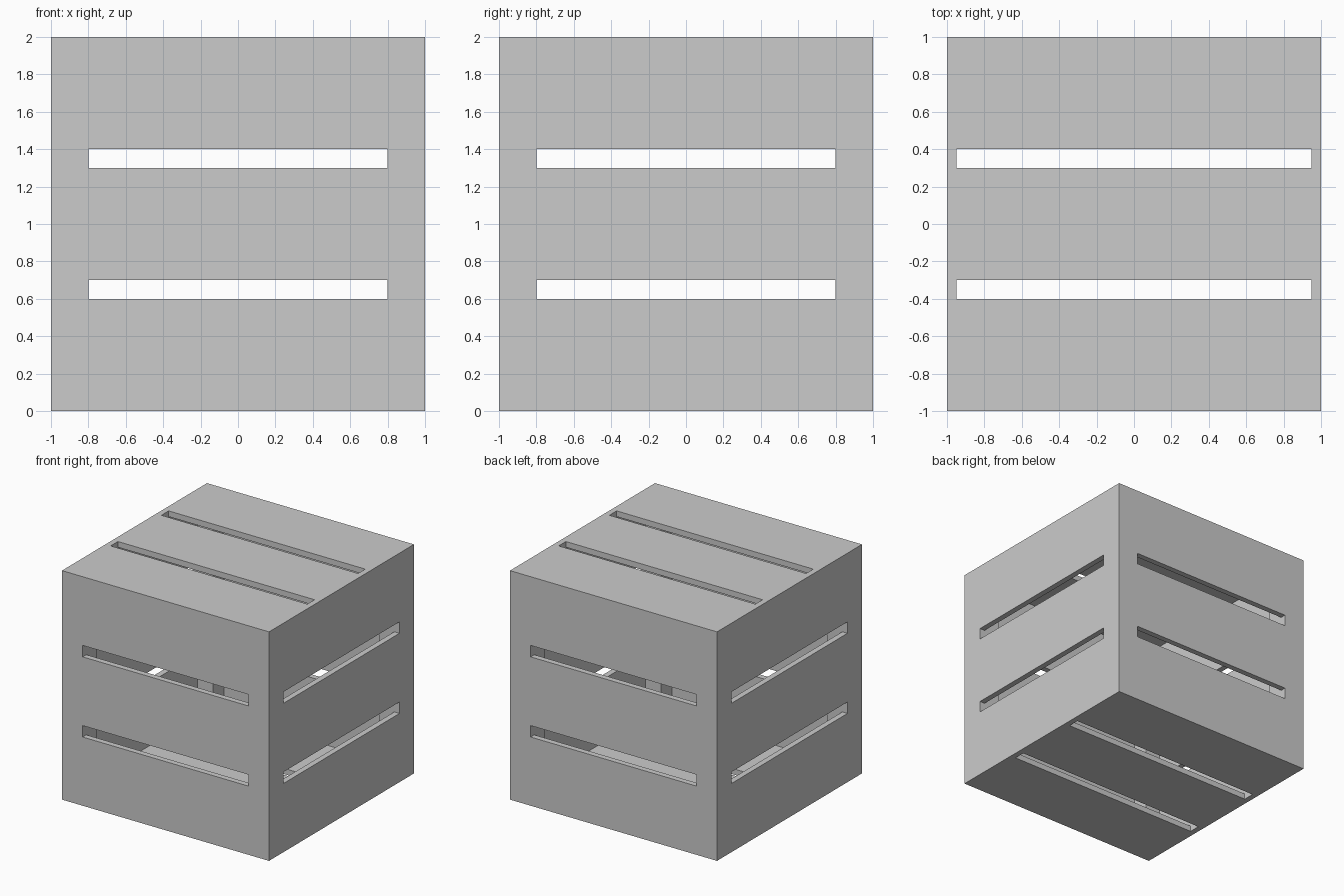
import bpy
import bmesh

if "Cube" in bpy.data.objects:
    bpy.data.objects.remove(bpy.data.objects["Cube"])

WALL = 0.95   # inner face of the walls
POST = 0.80   # inner face of the corner posts


def prism(name, outline, z0, z1):
    """Extrude a flat outline from z0 up to z1."""
    bm = bmesh.new()
    base = bm.faces.new([bm.verts.new((x, y, z0)) for x, y in outline])
    top = bmesh.ops.extrude_face_region(bm, geom=[base])["geom"]
    verts = [g for g in top if isinstance(g, bmesh.types.BMVert)]
    bmesh.ops.translate(bm, verts=verts, vec=(0, 0, z1 - z0))
    bmesh.ops.recalc_face_normals(bm, faces=bm.faces)
    mesh = bpy.data.meshes.new(name)
    bm.to_mesh(mesh)
    bm.free()
    obj = bpy.data.objects.new(name, mesh)
    bpy.context.collection.objects.link(obj)
    return obj


def box(name, x, y0, y1, z0, z1):
    return prism(name, [(-x, y0), (x, y0), (x, y1), (-x, y1)], z0, z1)


def cut(target, cutter):
    """Subtract the cutter, apply the result and remove the cutter."""
    cutter.hide_render = True
    mod = target.modifiers.new("cut", "BOOLEAN")
    mod.operation = "DIFFERENCE"
    mod.solver = "EXACT"
    mod.object = cutter
    bpy.context.view_layer.objects.active = target
    bpy.ops.object.modifier_apply(modifier=mod.name)
    bpy.data.objects.remove(cutter)


# Outer crate block
crate = box("slatted_crate", 1, -1, 1, 0, 2)

# Hollow inside, leaving thin walls and a square post in each corner
cross = []
for sx, sy in ((1, 1), (-1, 1), (-1, -1), (1, -1)):
    pts = [(sx * WALL, sy * POST), (sx * POST, sy * POST), (sx * POST, sy * WALL)]
    cross += pts if sx * sy > 0 else pts[::-1]
cut(crate, prism("cavity", cross, 0.05, 1.95))

# Gaps between the slats on the four sides
for z in (0.6, 1.3):
    cut(crate, box("front_gap", POST, -1.1, 1.1, z, z + 0.1))
    cut(crate, box("side_gap", 1.1, -POST, POST, z, z + 0.1))

# Gaps between the slats on the lid and floor
for y in (-0.4, 0.3):
    cut(crate, box("lid_gap", WALL, y, y + 0.1, -0.1, 2.1))
